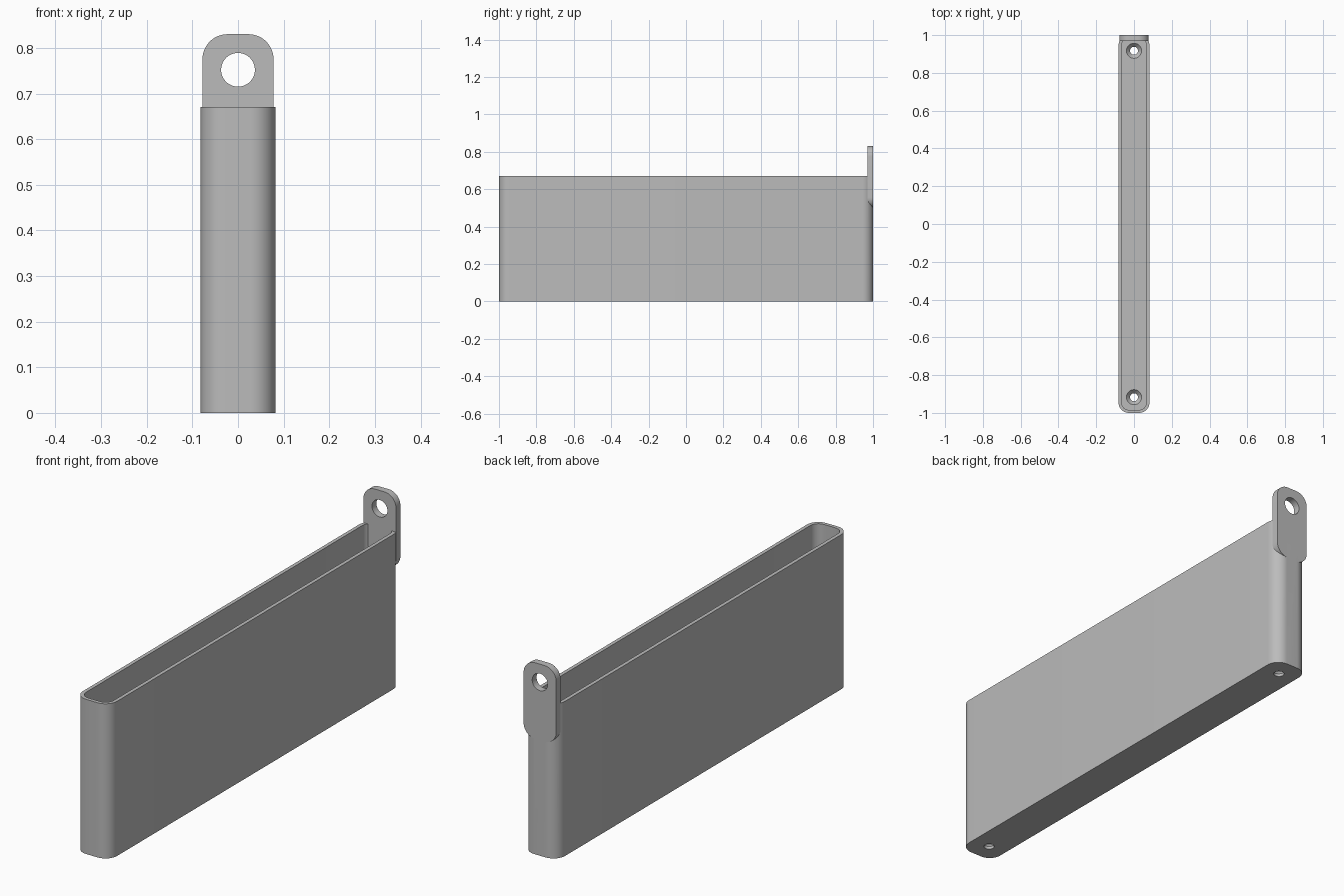
import bpy
import bmesh
from math import pi, cos, sin

if "Cube" in bpy.data.objects:
    bpy.data.objects.remove(bpy.data.objects["Cube"], do_unlink=True)

LENGTH, WIDTH, HEIGHT = 2.0, 0.164, 0.67
WALL, FLOOR, CORNER = 0.016, 0.033, 0.055

# One plain grey for the whole model
grey = bpy.data.materials.new("plain grey")
grey.use_nodes = True
grey.diffuse_color = (0.5, 0.5, 0.5, 1)
grey.node_tree.nodes["Principled BSDF"].inputs["Base Color"].default_value = (0.5, 0.5, 0.5, 1)


def rounded_prism(name, width, depth, radius, height, location, tilt=0.0, steps=12):
    """Rounded rectangle in its local xy plane, extruded along local z."""
    bm = bmesh.new()
    ring = []
    for quarter, (sx, sy) in enumerate([(1, 1), (-1, 1), (-1, -1), (1, -1)]):
        for i in range(steps + 1):
            a = (quarter + i / steps) * pi / 2
            ring.append(bm.verts.new((sx * (width / 2 - radius) + radius * cos(a),
                                      sy * (depth / 2 - radius) + radius * sin(a), 0)))
    base = bm.faces.new(ring)
    top = bmesh.ops.extrude_face_region(bm, geom=[base])["geom"]
    bmesh.ops.translate(bm, vec=(0, 0, height),
                        verts=[v for v in top if isinstance(v, bmesh.types.BMVert)])
    bmesh.ops.recalc_face_normals(bm, faces=bm.faces)
    mesh = bpy.data.meshes.new(name)
    bm.to_mesh(mesh)
    bm.free()
    mesh.materials.append(grey)
    obj = bpy.data.objects.new(name, mesh)
    obj.location = location
    obj.rotation_euler = (tilt, 0, 0)
    bpy.context.collection.objects.link(obj)
    return obj


def drill(name, r1, r2, depth, location, tilt=0.0):
    """Round cutter, straight or tapered."""
    bpy.ops.mesh.primitive_cone_add(vertices=48, radius1=r1, radius2=r2, depth=depth,
                                    location=location, rotation=(tilt, 0, 0))
    obj = bpy.context.object
    obj.name = name
    obj.data.materials.append(grey)
    return obj


def combine(target, other, operation):
    """Apply a boolean and discard the helper."""
    other.hide_render = True
    mod = target.modifiers.new("combine", 'BOOLEAN')
    mod.operation = operation
    mod.solver = 'EXACT'
    mod.object = other
    bpy.context.view_layer.objects.active = target
    bpy.ops.object.modifier_apply(modifier=mod.name)
    bpy.data.objects.remove(other, do_unlink=True)


# Open-topped narrow tray
tray = rounded_prism("narrow_tray", WIDTH, LENGTH, CORNER, HEIGHT, (0, 0, 0))
cavity = rounded_prism("cavity_cutter", WIDTH - 2 * WALL, LENGTH - 2 * WALL,
                       CORNER - WALL, HEIGHT, (0, 0, FLOOR))
combine(tray, cavity, 'DIFFERENCE')

# Hanging tab on the back end, with its eye
tab = rounded_prism("hanging_tab", 0.156, 0.33, 0.055, 0.03, (0, 1, 0.665), pi / 2)
combine(tray, tab, 'UNION')
combine(tray, drill("eye_cutter", 0.037, 0.037, 0.2, (0, 1, 0.752), pi / 2), 'DIFFERENCE')

# Countersunk screw holes through the floor
for y in (-0.917, 0.917):
    combine(tray, drill("hole_cutter", 0.021, 0.021, 0.2, (0, y, 0)), 'DIFFERENCE')
    combine(tray, drill("countersink_cutter", 0.012, 0.049, 0.041, (0, y, 0.0225)), 'DIFFERENCE')

bpy.ops.object.select_all(action='DESELECT')
tray.select_set(True)
bpy.context.view_layer.objects.active = tray
bpy.ops.object.shade_smooth_by_angle(angle=pi / 6)
